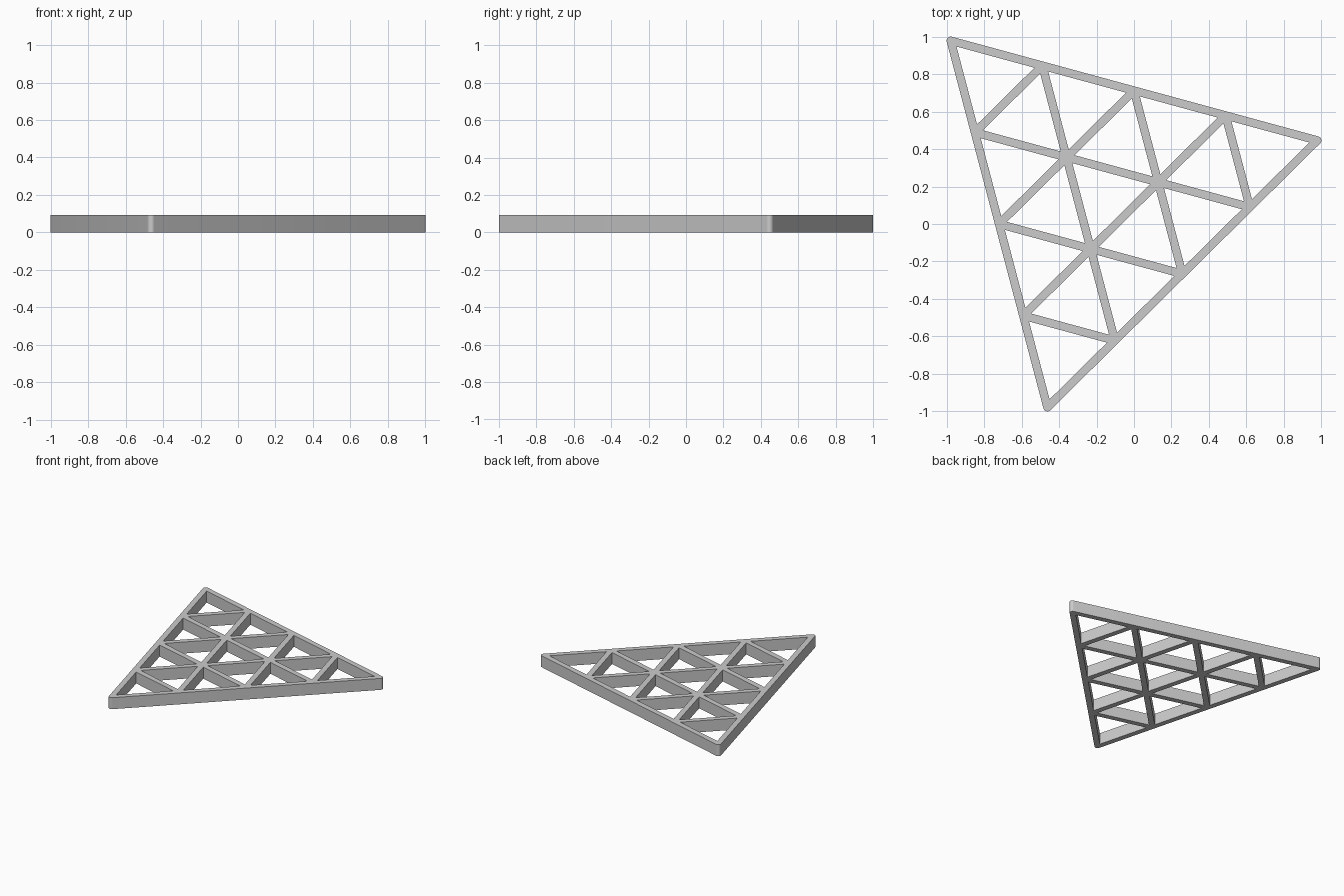
import bpy, math
from mathutils import Vector

if "Cube" in bpy.data.objects:
    bpy.data.objects.remove(bpy.data.objects["Cube"])

A, B, C = Vector((-0.978, 0.978)), Vector((0.978, 0.446)), Vector((-0.462, -0.978))
N = 4            # cells along each side
R = 0.022        # half the bar width, also the corner radius
H = 0.094        # height

curve = bpy.data.curves.new("triangle_lattice", "CURVE")
curve.dimensions = "2D"
curve.fill_mode = "BOTH"
curve.extrude = H / 2


def add_loop(points):
    s = curve.splines.new("POLY")
    s.points.add(len(points) - 1)
    for p, q in zip(s.points, points):
        p.co = (q[0], q[1], 0, 1)
    s.use_cyclic_u = True


# outer frame outline with rounded corners
outline = []
centre = (A + B + C) / 3
for corner in (A, C, B):
    d = corner - centre
    mid = math.atan2(d.y, d.x)
    for i in range(13):
        a = mid + math.radians(-60 + 10 * i)
        outline.append(corner + R * Vector((math.cos(a), math.sin(a))))
add_loop(outline)

# triangular openings between the bars
u, v = (B - A) / N, (C - A) / N
shrink = 1 - R / (u.length / (2 * math.sqrt(3)))


def opening(*pts):
    c = sum(pts, Vector((0, 0))) / 3
    add_loop([c + (p - c) * shrink for p in pts])


for i in range(N):
    for j in range(N - i):
        p = A + u * i + v * j
        opening(p, p + u, p + v)
        if i + j < N - 1:
            opening(p + u, p + u + v, p + v)

# turn into one mesh standing on the ground
ob = bpy.data.objects.new("triangle_lattice", curve)
bpy.context.collection.objects.link(ob)
ob.location.z = H / 2
bpy.context.view_layer.objects.active = ob
ob.select_set(True)
bpy.ops.object.convert(target="MESH")
ob = bpy.context.object
bpy.ops.object.mode_set(mode="EDIT")
bpy.ops.mesh.select_all(action="SELECT")
bpy.ops.mesh.remove_doubles(threshold=0.0005)
bpy.ops.mesh.normals_make_consistent(inside=False)
bpy.ops.object.mode_set(mode="OBJECT")
bpy.ops.object.shade_smooth_by_angle(angle=math.radians(30))
